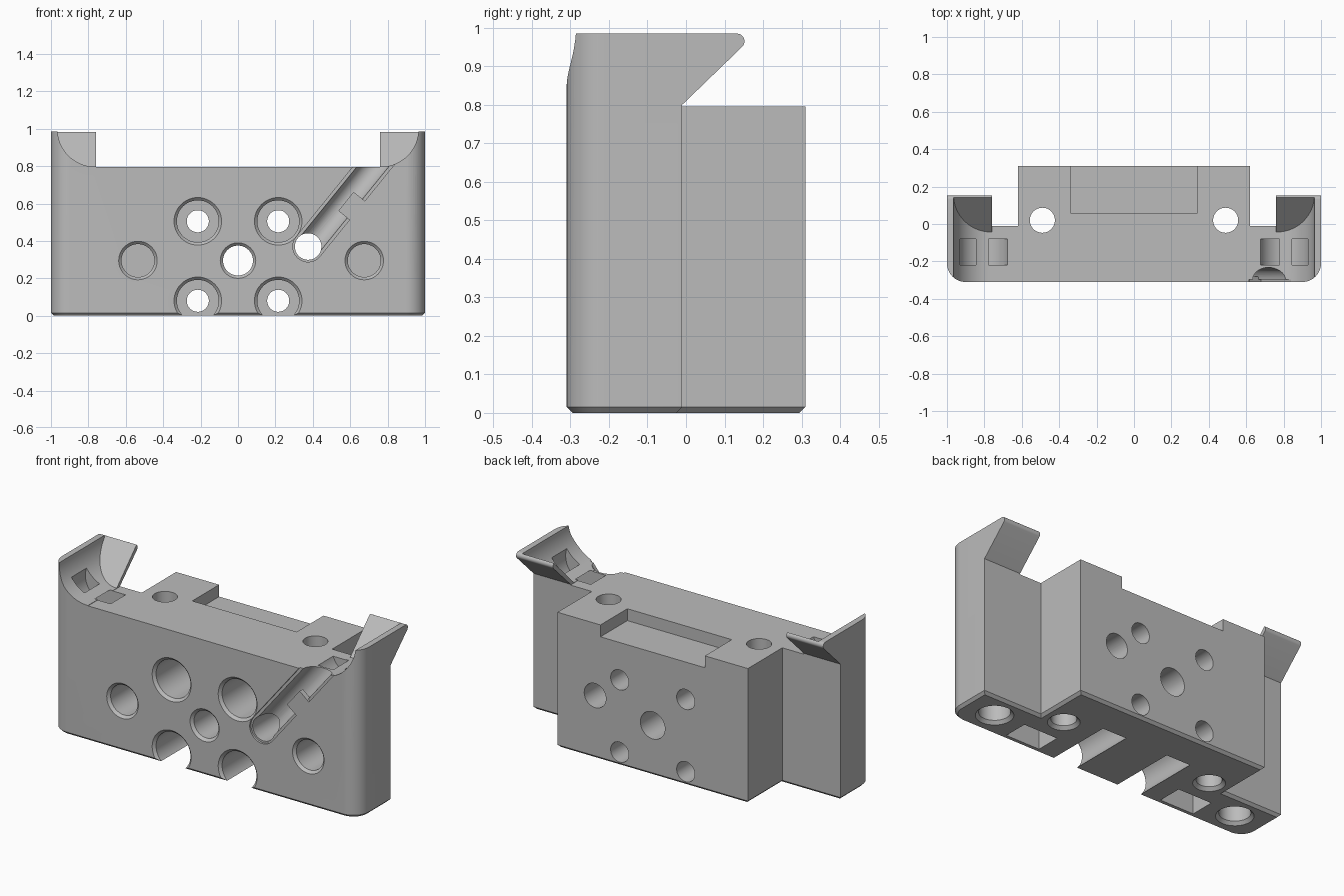
import bpy, bmesh
from math import cos, sin, pi, radians
from mathutils import Vector

cube = bpy.data.objects.get("Cube")
if cube:
    bpy.data.objects.remove(cube, do_unlink=True)

grey = bpy.data.materials.new("plain grey")
grey.use_nodes = True
COLOUR = (0.5, 0.5, 0.5, 1)
grey.diffuse_color = COLOUR
grey.node_tree.nodes["Principled BSDF"].inputs["Base Color"].default_value = COLOUR

X, Y, Z = Vector((1, 0, 0)), Vector((0, 1, 0)), Vector((0, 0, 1))
HEIGHT, DECK, FRONT, BACK = 0.985, 0.795, -0.31, 0.31


def arc(cx, cy, r, start, end, steps):
    return [(cx + r * cos(radians(start + (end - start) * i / steps)),
             cy + r * sin(radians(start + (end - start) * i / steps)))
            for i in range(steps + 1)]


def loft(name, loops, bevel_bottom=0):
    """Closed solid skinned through loops of equal point count."""
    bm = bmesh.new()
    rings = [[bm.verts.new(p) for p in loop] for loop in loops]
    n = len(rings[0])
    for a, b in zip(rings, rings[1:]):
        for i in range(n):
            j = (i + 1) % n
            bm.faces.new((a[i], a[j], b[j], b[i]))
    bm.faces.new(rings[0][::-1])
    bm.faces.new(rings[-1])
    bmesh.ops.recalc_face_normals(bm, faces=bm.faces)
    if bevel_bottom:
        edges = [e for e in bm.edges if all(v.co.z < 0.001 for v in e.verts)]
        bmesh.ops.bevel(bm, geom=edges, offset=bevel_bottom, segments=1, affect='EDGES')
    mesh = bpy.data.meshes.new(name)
    bm.to_mesh(mesh)
    bm.free()
    mesh.materials.append(grey)
    obj = bpy.data.objects.new(name, mesh)
    bpy.context.collection.objects.link(obj)
    return obj


def prism(name, pts, u, v, n, a, b, origin=Vector(), **kw):
    return loft(name, [[origin + u * p + v * q + n * d for p, q in pts] for d in (a, b)], **kw)


def box(name, x, y, z):
    return prism(name, [(x[0], y[0]), (x[1], y[0]), (x[1], y[1]), (x[0], y[1])], X, Y, Z, *z)


def bore(name, origin, u, v, n, steps):
    """Stepped round cutter; steps are (depth, radius)."""
    return loft(name, [[origin + u * p + v * q + n * d for p, q in arc(0, 0, r, 0, 352.5, 47)]
                       for d, r in steps])


def combine(other, operation='DIFFERENCE'):
    other.hide_render = True
    mod = body.modifiers.new(other.name, 'BOOLEAN')
    mod.operation, mod.solver, mod.object = operation, 'EXACT', other
    bpy.context.view_layer.objects.active = body
    bpy.ops.object.modifier_apply(modifier=mod.name)
    bpy.data.objects.remove(other, do_unlink=True)


# T-shaped body with rounded front corners and chamfered base
half = arc(0.9, FRONT + 0.1, 0.1, -90, 0, 12) + [(1, -0.01), (0.62, -0.01), (0.62, BACK)]
plan = half + [(-x, y) for x, y in reversed(half)]
body = prism("mounting_block", plan, X, Y, Z, 0, HEIGHT, bevel_bottom=0.015)

# Overhanging hooks at the rear of both ends
hook = [(-0.1, HEIGHT), (-0.1, 0.8), (-0.01, 0.8)]
hook += arc(0.132, HEIGHT - 0.02, 0.02, -45, 90, 8)
for s in (-1, 1):
    combine(prism("hook", hook, Y, Z, X * s, 0.7, 1), 'UNION')

# Lower deck between the ends
combine(box("deck_cut", (-0.76, 0.76), (-1, 1), (DECK, 1.3)))

# Concave cradles, ending at the sloping hook face
cradle = [(0.7, 1.1), (0.7, 0.797)] + arc(0.765, 0.997, 0.2, -90, 0, 20) + [(0.965, 1.1)]
tie = arc(0.803, 0.84, 0.135, -210, 40, 30) + arc(0.803, 0.84, 0.05, 40, -210, 30)
for s in (-1, 1):
    combine(loft("cradle_cut", [[(s * x, -0.5, z) for x, z in cradle],
                                [(s * x, z - 0.84, z) for x, z in cradle]]))
    # Curved strap tunnel under each cradle
    combine(prism("strap_tunnel", tie, X * s, Z, Y, -0.22, -0.08))
    # Vertical bolt hole, blind base socket and base pocket
    combine(bore("bolt_hole", Vector((s * 0.49, 0.02, 0)), X, Y, Z,
                 [(-0.1, 0.085), (0, 0.085), (0.018, 0.067), (1.2, 0.067)]))
    combine(bore("base_socket", Vector((s * 0.81, -0.155, 0)), X, Y, Z,
                 [(-0.1, 0.1), (0, 0.1), (0.018, 0.083), (0.2, 0.083)]))
    combine(box("base_pocket", sorted((s * 0.41, s * 0.63)), (-0.275, -0.13), (-0.1, 0.13)))
    # Counterbored holes, the lower pair opening through the base
    for z in (0.505, 0.08):
        combine(bore("counterbore", Vector((s * 0.215, FRONT, z)), X, Z, Y,
                     [(-0.1, 0.127), (0, 0.127), (0.015, 0.112), (0.41, 0.112),
                      (0.41, 0.059), (0.8, 0.059)]))

# Centre hole and two blind front holes
for x, depth in ((-0.535, 0.25), (0, 0.8), (0.675, 0.25)):
    r = 0.08 if x == 0 else 0.088
    combine(bore("front_hole", Vector((x, FRONT, 0.295)), X, Z, Y,
                 [(-0.1, r + 0.015), (0, r + 0.015), (0.015, r), (depth, r)]))

# Diagonal wire groove and its through hole
start = Vector((0.375, FRONT, 0.37))
along, across = Vector((0.63, 0, 0.777)).normalized(), Vector((0.777, 0, -0.63)).normalized()
section = [(-0.082, -0.1), (-0.082, 0.012)] + arc(0, 0.012, 0.066, 180, 0, 16)
section += [(0.082, 0.012), (0.082, -0.1)]
combine(prism("wire_groove", section, across, Y, along, 0, 0.9, origin=start))
combine(bore("wire_hole", start, X, Z, Y,
             [(-0.1, 0.082), (0.012, 0.082), (0.012, 0.071), (0.8, 0.071)]))

# Retaining tab on the groove's outer side
tab = [(0.005, 0), (0.1, 0), (0.1, 0.03), (0.005, 0.03)]
combine(prism("wire_tab", tab, across, Y, along, 0.25, 0.38, origin=start), 'UNION')

# Shallow recess in the rear top edge
combine(box("rear_recess", (-0.34, 0.34), (0.06, 0.5), (DECK - 0.07, 0.9)))

bpy.ops.object.select_all(action='DESELECT')
body.select_set(True)
bpy.context.view_layer.objects.active = body
bpy.ops.object.shade_smooth_by_angle(angle=radians(25))
